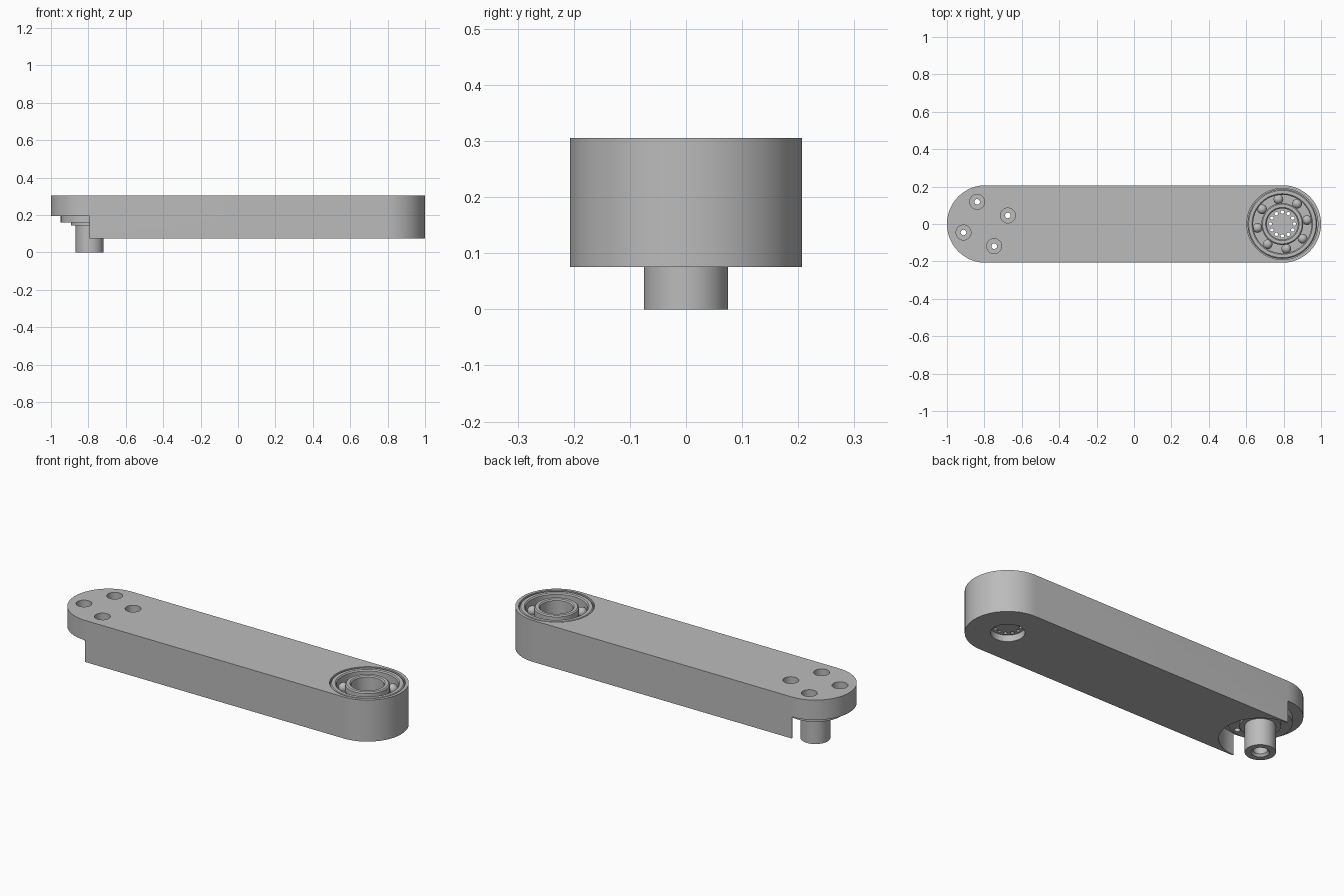
import bpy, bmesh
from math import sin, cos, pi, radians

if "Cube" in bpy.data.objects:
    bpy.data.objects.remove(bpy.data.objects["Cube"], do_unlink=True)

grey = bpy.data.materials.new("plain grey")
grey.use_nodes = True
grey.diffuse_color = (0.5, 0.5, 0.5, 1)
grey.node_tree.nodes["Principled BSDF"].inputs["Base Color"].default_value = (0.5, 0.5, 0.5, 1)

END = 0.793          # distance of both pivots from the middle
R = 0.207            # end radius
TOP, LEDGE, BOTTOM = 0.305, 0.195, 0.075


def finish(name, bm):
    bmesh.ops.recalc_face_normals(bm, faces=bm.faces)
    mesh = bpy.data.meshes.new(name)
    bm.to_mesh(mesh)
    bm.free()
    mesh.materials.append(grey)
    obj = bpy.data.objects.new(name, mesh)
    bpy.context.collection.objects.link(obj)
    return obj


def arc(cx, cy, r, start, end, n):
    steps = [radians(start + (end - start) * i / n) for i in range(n + 1)]
    return [(cx + r * cos(a), cy + r * sin(a)) for a in steps]


def prism(name, outline, z0, z1):
    bm = bmesh.new()
    face = bm.faces.new([bm.verts.new((x, y, z0)) for x, y in outline])
    top = bmesh.ops.extrude_face_region(bm, geom=[face], use_keep_orig=True)["geom"]
    for v in top:
        if isinstance(v, bmesh.types.BMVert):
            v.co.z = z1
    return finish(name, bm)


def cylinder(name, x, y, r, z0, z1, n=64):
    return prism(name, arc(x, y, r, 0, 360, n)[:-1], z0, z1)


def lathe(name, x, profile, closed=False, n=72):
    """Spin an (r, z) profile round an upright axis at x."""
    bm = bmesh.new()
    verts = [bm.verts.new((x + r, 0, z)) for r, z in profile]
    pairs = list(zip(verts, verts[1:] + verts[:1]))
    edges = [bm.edges.new(p) for p in (pairs if closed else pairs[:-1])]
    bmesh.ops.spin(bm, geom=verts + edges, cent=(x, 0, 0), axis=(0, 0, 1),
                   angle=2 * pi, steps=n, use_merge=True)
    bmesh.ops.remove_doubles(bm, verts=bm.verts, dist=1e-5)
    return finish(name, bm)


def cut(obj, cutter):
    mod = obj.modifiers.new("cut", "BOOLEAN")
    mod.operation, mod.solver, mod.object = "DIFFERENCE", "EXACT", cutter
    with bpy.context.temp_override(object=obj, active_object=obj, selected_objects=[obj]):
        bpy.ops.object.modifier_apply(modifier=mod.name)
    bpy.data.objects.remove(cutter, do_unlink=True)


def smooth(obj):
    bpy.ops.object.select_all(action="DESELECT")
    obj.select_set(True)
    bpy.context.view_layer.objects.active = obj
    bpy.ops.object.shade_smooth_by_angle(angle=radians(30))


# Arm body with rounded ends
body = prism("arm_body", arc(END, 0, R, -90, 90, 40) + arc(-END, 0, R, 90, 270, 40), BOTTOM, TOP)

# Undercut around the output shaft
undercut = arc(-END, 0, 0.2, -90, 90, 40) + [(-END, 0.3), (-1.1, 0.3), (-1.1, -0.3), (-END, -0.3)]
cut(body, prism("undercut_cutter", undercut, 0, LEDGE))

# Bearing pocket, bore and lower recess, leaving a thin web between them
cut(body, cylinder("pocket_cutter", END, 0, 0.19, 0.2, 0.4, 72))
cut(body, cylinder("bore_cutter", END, 0, 0.083, 0.13, 0.25))
cut(body, cylinder("recess_cutter", END, 0, 0.083, 0, 0.11))
for x, y in arc(END, 0, 0.064, 0, 360, 12)[:-1]:
    cut(body, cylinder("web_hole_cutter", x, y, 0.0095, 0.09, 0.15, 12))

# Flanged output shaft with a chamfered bore underneath
shaft = lathe("flanged_shaft", -END, [
    (0, 0.1), (0.035, 0.1), (0.035, 0.012), (0.045, 0), (0.075, 0), (0.075, 0.145),
    (0.1, 0.145), (0.1, 0.16), (0.155, 0.16), (0.155, LEDGE), (0, LEDGE)])

# Four counterbored screw holes through arm and flange
for x, y in arc(-END, 0, 0.127, 21, 381, 4)[:-1]:
    cut(body, cylinder("counterbore_cutter", x, y, 0.04, 0.255, 0.4, 32))
    for part in (body, shaft):
        cut(part, cylinder("screw_hole_cutter", x, y, 0.015, 0.1, 0.35, 20))


# Bearing races with chamfered rims
def race(name, r0, r1, z0, z1, c=0.006):
    return lathe(name, END, [(r0, z0), (r1, z0), (r1, z1 - c), (r1 - c, z1),
                             (r0 + c, z1), (r0, z1 - c)], closed=True)


parts = [body, shaft,
         race("bearing_outer_race", 0.156, 0.186, 0.2, 0.303),
         race("bearing_inner_race", 0.083, 0.112, 0.2, 0.303)]

# Bearing balls
for i, (x, y) in enumerate(arc(END, 0, 0.134, 9, 369, 8)[:-1]):
    bm = bmesh.new()
    bmesh.ops.create_uvsphere(bm, u_segments=24, v_segments=14, radius=0.026)
    bmesh.ops.translate(bm, vec=(x, y, 0.252), verts=bm.verts)
    parts.append(finish(f"bearing_ball_{i + 1}", bm))

for part in parts:
    smooth(part)
